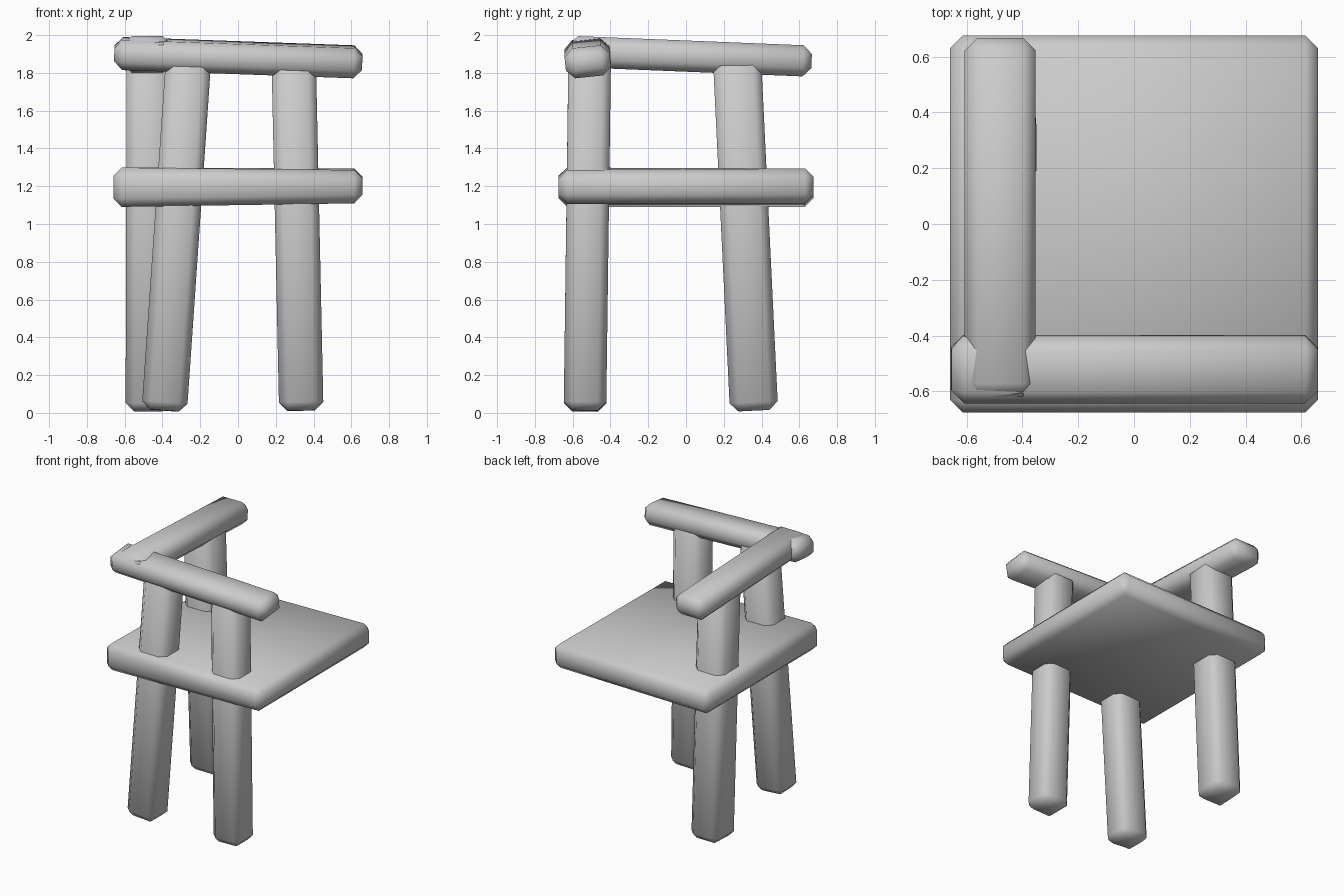
import bpy, bmesh, math
from mathutils import Vector, Matrix

cube = bpy.data.objects.get("Cube")
if cube:
    bpy.data.objects.remove(cube, do_unlink=True)

mat = bpy.data.materials.new("plain_grey")
mat.use_nodes = True
grey = (0.6, 0.6, 0.6, 1)
mat.diffuse_color = grey
mat.node_tree.nodes["Principled BSDF"].inputs["Base Color"].default_value = grey


def finish(name, bm, bevel):
    """Chamfer every edge of a box, shade it smooth and link it."""
    bmesh.ops.bevel(bm, geom=bm.edges[:], offset=bevel, segments=1,
                    affect='EDGES', profile=0.5)
    bmesh.ops.recalc_face_normals(bm, faces=bm.faces[:])
    mesh = bpy.data.meshes.new(name)
    bm.to_mesh(mesh)
    bm.free()
    mesh.materials.append(mat)
    obj = bpy.data.objects.new(name, mesh)
    bpy.context.collection.objects.link(obj)
    bpy.ops.object.select_all(action='DESELECT')
    obj.select_set(True)
    bpy.context.view_layer.objects.active = obj
    bpy.ops.object.shade_smooth_by_angle(angle=math.radians(60))
    return obj


def beam(name, start, end, side, width, height, bevel=0.045, roll=0):
    """Chamfered timber from start to end; side is its width direction."""
    start, end = Vector(start), Vector(end)
    along = (end - start).normalized()
    across = Vector(side)
    across = (across - along * across.dot(along)).normalized()
    across = Matrix.Rotation(math.radians(roll), 3, along) @ across
    third = along.cross(across)
    frame = Matrix((across, third, along)).transposed().to_4x4()
    frame.translation = (start + end) / 2
    bm = bmesh.new()
    bmesh.ops.create_cube(bm, size=1)
    scale = Matrix.Diagonal((width, height, (end - start).length, 1))
    bmesh.ops.transform(bm, matrix=frame @ scale, verts=bm.verts[:])
    return finish(name, bm, bevel)


# Seat: thick slab with slightly uneven corners
bm = bmesh.new()
bmesh.ops.create_cube(bm, size=1)
tops = {(-1, -1): 1.30, (1, -1): 1.285, (-1, 1): 1.275, (1, 1): 1.295}
for v in bm.verts:
    sx, sy = (1 if v.co.x > 0 else -1), (1 if v.co.y > 0 else -1)
    z = tops[sx, sy] if v.co.z > 0 else 1.10 + 0.01 * sx
    v.co = (0.66 * sx, 0.675 * sy, z)
finish("seat", bm, 0.045)

# Legs run through the seat up into the rails
X = (1, 0, 0)
beam("front_right_leg", (-0.39, -0.535, 0.012), (-0.26, -0.51, 1.9), X, 0.24, 0.225)
beam("front_left_leg", (0.335, -0.535, 0.012), (0.295, -0.51, 1.87), X, 0.235, 0.225)
beam("back_leg", (-0.475, 0.36, 0.012), (-0.47, 0.27, 1.88), X, 0.24, 0.255)

# Top rails cross at the front right corner
beam("front_rail", (-0.655, -0.52, 1.904), (0.658, -0.52, 1.857),
     (0, 1, 0), 0.24, 0.16, roll=6)
beam("side_rail", (-0.48, -0.62, 1.914), (-0.48, 0.665, 1.862),
     X, 0.255, 0.165)
